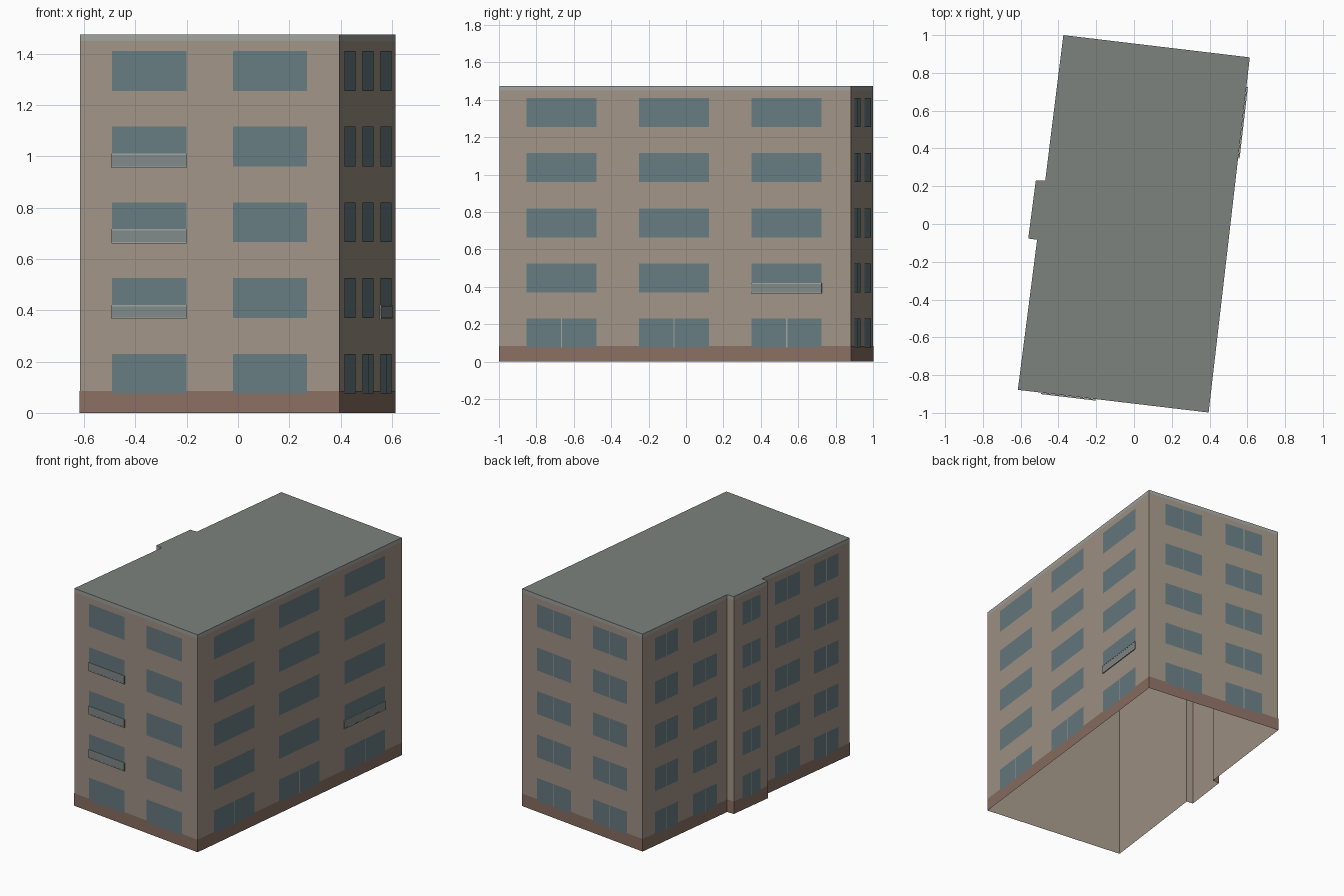
import bpy, bmesh
from mathutils import Vector as V

if "Cube" in bpy.data.objects:
    bpy.data.objects.remove(bpy.data.objects["Cube"])

H, CORNICE, PLINTH = 1.475, 1.45, 0.085
SILL, WIN_H, PITCH, FLOORS = 0.075, 0.155, 0.295, 5

# Footprint, counter-clockwise, with the shallow stair bay on the left
FL, FR = V((-0.615, -0.878)), V((0.395, -0.998))
BR, BL = V((0.613, 0.882)), V((-0.374, 1.0))
B1, B2 = V((-0.470, 0.23)), V((-0.52, 0.23))
B3, B4 = V((-0.56, -0.077)), V((-0.513, -0.083))
OUT = [FL, FR, BR, BL, B1, B2, B3, B4]


def mat(name, rgb):
    m = bpy.data.materials.new(name)
    m.diffuse_color = (*rgb, 1)
    m.use_nodes = True
    m.node_tree.nodes["Principled BSDF"].inputs["Base Color"].default_value = m.diffuse_color
    return m


WALL = mat("wall", (0.36, 0.30, 0.245))
BASE = mat("plinth", (0.255, 0.16, 0.125))
GLASS = mat("glass", (0.135, 0.20, 0.22))
TRIM = mat("trim", (0.36, 0.37, 0.34))
RAILGLASS = mat("rail_glass", (0.22, 0.25, 0.25))
ROOF = mat("roof", (0.20, 0.225, 0.21))


def normal(p, q):
    d = (q - p).normalized()
    return V((d.y, -d.x))


def offset(pts, d):
    res = []
    for i, p in enumerate(pts):
        a = normal(pts[i - 1], p)
        b = normal(p, pts[(i + 1) % len(pts)])
        res.append(p + (a + b) * d / (1 + a.dot(b)))
    return res


def finish(name, bm, m):
    me = bpy.data.meshes.new(name)
    bm.to_mesh(me)
    bm.free()
    me.materials.append(m)
    ob = bpy.data.objects.new(name, me)
    bpy.context.collection.objects.link(ob)


def quad(bm, p, q, z0, z1):
    bm.faces.new([bm.verts.new((*c, z)) for c, z in
                  ((p, z0), (q, z0), (q, z1), (p, z1))])


def band(name, pts, z0, z1, m):
    bm = bmesh.new()
    for i, p in enumerate(pts):
        quad(bm, p, pts[(i + 1) % len(pts)], z0, z1)
    bmesh.ops.remove_doubles(bm, verts=bm.verts, dist=1e-5)
    finish(name, bm, m)


def panel(bm, wall, t0, t1, z0, z1, out):
    p, q = wall
    n = normal(p, q) * out
    quad(bm, p.lerp(q, t0) + n, p.lerp(q, t1) + n, z0, z1)


def slab(bm, wall, t0, t1, z0, z1, depth):
    # box standing out from the wall
    p, q = wall
    n = normal(p, q)
    a, b = p.lerp(q, t0), p.lerp(q, t1)
    ring = [a + n * 0.001, a + n * depth, b + n * depth, b + n * 0.001]
    lo = [bm.verts.new((*c, z0)) for c in ring]
    hi = [bm.verts.new((*c, z1)) for c in ring]
    bm.faces.new(lo[::-1])
    bm.faces.new(hi)
    for i in range(4):
        j = (i + 1) % 4
        bm.faces.new([lo[i], lo[j], hi[j], hi[i]])
    bmesh.ops.recalc_face_normals(bm, faces=bm.faces)


# Shell, open underneath
band("walls", OUT, 0, CORNICE, WALL)
band("cornice", OUT, CORNICE, H, TRIM)
band("plinth", offset(OUT, 0.0015), 0, PLINTH, BASE)
bm = bmesh.new()
bm.faces.new([bm.verts.new((*p, H)) for p in OUT])
finish("flat_roof", bm, ROOF)

# Window columns: wall, spans along it, floors with a mullion
front, right, back, left, bay = (FL, FR), (FR, BR), (BR, BL), (BL, FL), (B2, B3)
ALL = range(FLOORS)
columns = [
    ("front", front, [(0.124, 0.411), (0.590, 0.876)], []),
    ("right", right, [(0.078, 0.277), (0.397, 0.596), (0.718, 0.917)], [0]),
    ("back", back, [(0.125, 0.408), (0.590, 0.875)], ALL),
    ("left", left, [(0.058, 0.169), (0.242, 0.357),
                    (0.638, 0.758), (0.826, 0.945)], ALL),
    ("bay", bay, [(0.25, 0.77)], ALL),
]
for name, wall, spans, split in columns:
    panes, bars = bmesh.new(), bmesh.new()
    half = 0.003 / (wall[1] - wall[0]).length
    for t0, t1 in spans:
        for f in ALL:
            z = SILL + f * PITCH
            panel(panes, wall, t0, t1, z, z + WIN_H, 0.003)
            if f in split:
                c = (t0 + t1) / 2
                panel(bars, wall, c - half, c + half, z, z + WIN_H, 0.0045)
    finish(name + "_windows", panes, GLASS)
    if split:
        finish(name + "_mullions", bars, TRIM)
    else:
        bars.free()

# Shallow glazed balconies with a top rail and a floor edge
for name, wall, (t0, t1), floors in (
        ("front", front, (0.122, 0.411), (1, 2, 3)),
        ("right", right, (0.716, 0.917), (1,))):
    glass, rails = bmesh.new(), bmesh.new()
    for f in floors:
        z = SILL + f * PITCH - 0.005
        slab(glass, wall, t0, t1, z + 0.006, z + 0.05, 0.007)
        slab(rails, wall, t0, t1, z, z + 0.006, 0.008)
        slab(rails, wall, t0, t1, z + 0.05, z + 0.056, 0.008)
    finish(name + "_balcony_glass", glass, RAILGLASS)
    finish(name + "_balcony_rails", rails, TRIM)
